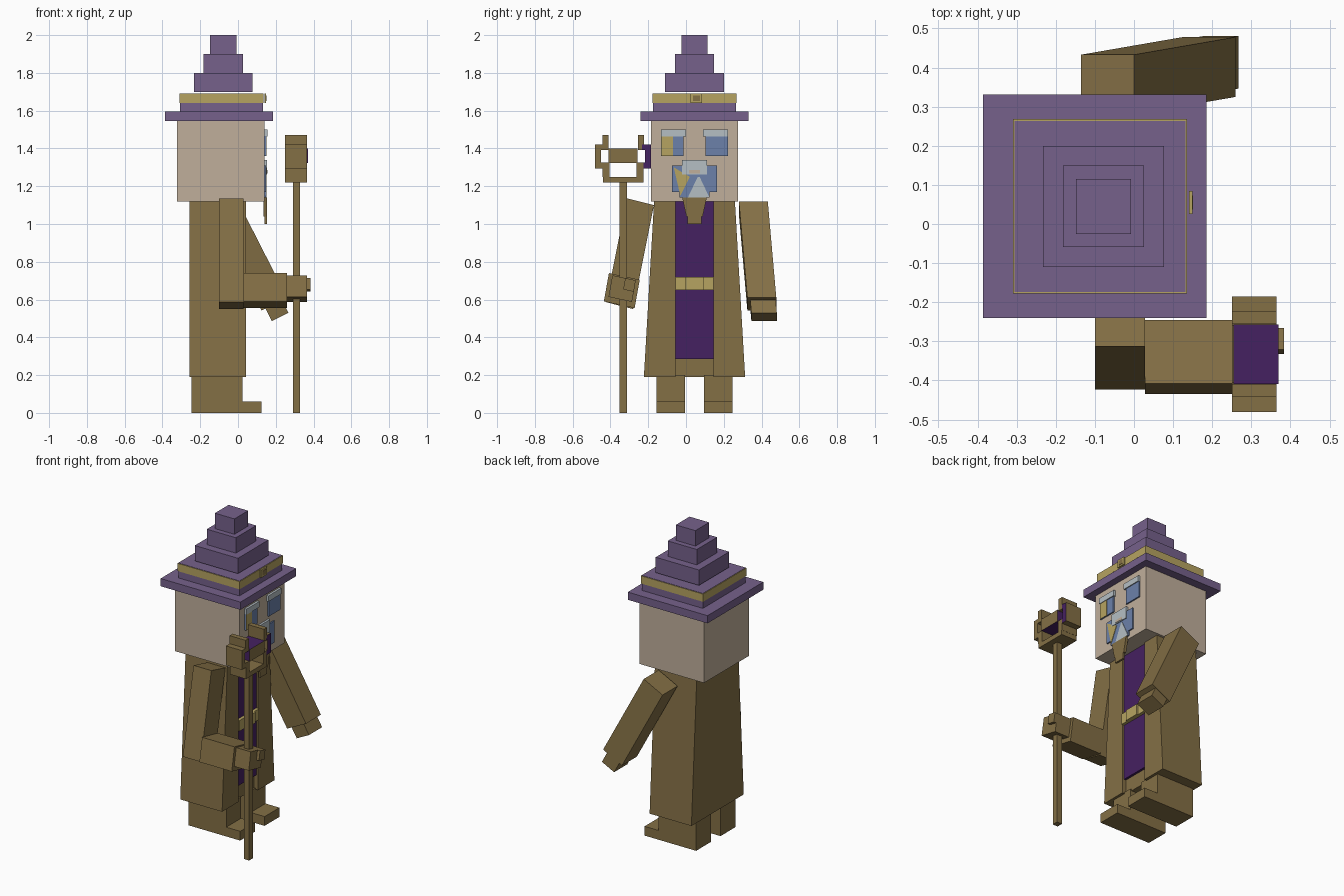
import bpy
import bmesh
from mathutils import Vector

cube = bpy.data.objects.get("Cube")
if cube:
    bpy.data.objects.remove(cube, do_unlink=True)


def material(name, red, green, blue):
    mat = bpy.data.materials.new(name)
    mat.use_nodes = True
    colour = (red, green, blue, 1)
    mat.diffuse_color = colour
    mat.node_tree.nodes["Principled BSDF"].inputs["Base Color"].default_value = colour
    return mat


BROWN = material("brown", 0.23, 0.16, 0.06)
VIOLET = material("dusty violet", 0.18, 0.12, 0.26)
PURPLE = material("deep purple", 0.06, 0.015, 0.12)
SKIN = material("skin", 0.53, 0.43, 0.33)
GOLD = material("gold", 0.47, 0.37, 0.12)
BLUE = material("slate blue", 0.15, 0.22, 0.4)
PALE = material("pale grey", 0.46, 0.52, 0.55)

# Shared reference positions
MIDDLE = 0.045
FACE = 0.14
ROBE_HEM = 0.19
NECK = 1.12
BRIM = 1.545
STAFF = -0.333


def solid(name, start, end, mat, second=None, rule=None):
    """Join two matching loops; the rule picks faces, by normal, for the second colour."""
    bm = bmesh.new()
    a = [bm.verts.new(point) for point in start]
    b = [bm.verts.new(point) for point in end]
    bm.faces.new(a)
    bm.faces.new(b)
    for i in range(len(a)):
        bm.faces.new((a[i - 1], a[i], b[i], b[i - 1]))
    bmesh.ops.recalc_face_normals(bm, faces=bm.faces)
    mesh = bpy.data.meshes.new(name)
    mesh.materials.append(mat)
    if second:
        mesh.materials.append(second)
        bm.normal_update()
        for face in bm.faces:
            face.material_index = int(rule(face.normal))
    bm.to_mesh(mesh)
    bm.free()
    bpy.context.collection.objects.link(bpy.data.objects.new(name, mesh))


def prism(name, outline, x, mat, second=None, rule=None):
    """Extrude a y-z outline along x."""
    back, front = x
    solid(name, [(back, y, z) for y, z in outline], [(front, y, z) for y, z in outline],
          mat, second, rule)


def trapezoid(name, x, low_half, top_half, z, mat, centre=MIDDLE, second=None, rule=None):
    """Block centred in y, with its own half width at the bottom and the top."""
    low, top = z
    outline = [(centre - low_half, low), (centre + low_half, low),
               (centre + top_half, top), (centre - top_half, top)]
    prism(name, outline, x, mat, second, rule)


def block(name, x, half, z, mat, centre=MIDDLE, second=None, rule=None):
    trapezoid(name, x, half, half, z, mat, centre, second, rule)


def square(name, centre_x, half, z, mat):
    block(name, (centre_x - half, centre_x + half), half, z, mat)


def plate(name, offset, half, z, mat, back=FACE, thickness=0.009):
    block(name, (back, back + thickness), half, z, mat, MIDDLE + offset)


def slanted(name, corner, across, side, down, mat):
    """Skewed box from a corner and three edge vectors."""
    start = [corner, corner + across, corner + across + side, corner + side]
    solid(name, start, [point + down for point in start], mat)


# Hat: brim, crown, band and three stacked tiers
square("hat_brim", -0.1, 0.286, (BRIM, BRIM + 0.05), VIOLET)
square("hat_crown", -0.087, 0.219, (BRIM + 0.05, 1.692), VIOLET)
square("hat_band", -0.087, 0.223, (1.64, 1.69), GOLD)
plate("hat_buckle", 0.01, 0.03, (1.64, 1.69), GOLD)
plate("hat_buckle_inset", 0.01, 0.018, (1.65, 1.68), BROWN, FACE + 0.008, 0.003)
for level, (name, half) in enumerate({"low": 0.155, "middle": 0.104, "top": 0.07}.items()):
    base = 1.7 + level / 10
    square("hat_tier_" + name, -0.078, half, (base, base + 0.1), VIOLET)

# Head, mirrored eyes and brows
block("head", (-0.322, FACE), 0.23, (NECK, BRIM), SKIN)
EYE = (1.36, 1.465)
for name, side in (("near", -1), ("far", 1)):
    plate("eye_" + name, side * 0.118, 0.06, EYE, BLUE)
    plate("brow_" + name, side * 0.112, 0.066, (1.463, 1.5), PALE, thickness=0.015)
plate("eye_gold", -0.145, 0.03, EYE, GOLD, FACE + 0.005, 0.006)

# Moustache, mouth and beard
LIP = FACE + 0.009
plate("moustache", 0, 0.118, (1.17, 1.31), BLUE)
plate("moustache_end", 0, 0.08, (1.14, 1.17), BLUE)
prism("moustache_gold", [(-0.065, 1.3), (0.02, 1.25), (-0.03, 1.15)], (LIP, LIP + 0.003), GOLD)
trapezoid("moustache_pale", (LIP, LIP + 0.003), 0.057, 0.005, (1.14, 1.25), PALE, 0.067)
plate("moustache_top", 0, 0.065, (1.262, 1.34), PALE, thickness=0.014)
plate("lips", 0, 0.03, (1.268, 1.285), SKIN, FACE + 0.014, 0.002)
trapezoid("beard", (FACE - 0.005, 0.153), 0.043, 0.065, (1.04, 1.14), BROWN)
plate("beard_tip", 0, 0.036, (1, 1.04), BROWN, thickness=0.013)

# Flared robe, with open front flaps over a purple tunic
FLAP = (0.015, 0.042)
HEM_HALF, NECK_HALF, OPENING = 0.268, 0.214, 0.1
trapezoid("robe", (-0.258, FLAP[0]), HEM_HALF, NECK_HALF, (ROBE_HEM, NECK), BROWN)
for name, side in (("near", -1), ("far", 1)):
    halves = ((OPENING, ROBE_HEM), (HEM_HALF, ROBE_HEM), (NECK_HALF, NECK), (OPENING, NECK))
    prism("robe_flap_" + name, [(MIDDLE + side * half, z) for half, z in halves], FLAP, BROWN)
    # Legs with forward feet
    centre = MIDDLE + side * 0.125
    block("leg_" + name, (-0.245, 0.025), 0.076, (0, ROBE_HEM + 0.01), BROWN, centre)
    block("foot_" + name, (0.025, 0.125), 0.076, (0, 0.06), BROWN, centre)
plate("tunic", 0, OPENING, (0.285, NECK), PURPLE, FLAP[0], 0.015)
BELT = (0.65, 0.72)
plate("belt", 0, OPENING, BELT, GOLD, 0.03, 0.02)
plate("belt_buckle", 0, OPENING / 2, BELT, GOLD, 0.05)

# Bent arm that holds the staff
slanted("staff_arm_upper", Vector((-0.1, -0.17, 1.1)), Vector((0.128, 0, 0)),
        Vector((0, -0.143, 0.036)), Vector((0, -0.11, -0.55)), BROWN)
elbow = Vector((0.028, -0.245, 0.705))
reach, width, drop = Vector((0.232, 0, 0)), Vector((0, -0.163, 0.035)), Vector((0, -0.027, -0.15))
slanted("staff_arm_fore", elbow, reach, width, drop, BROWN)
wrist = elbow + reach + width * 0.12 + drop * 0.05
slanted("staff_hand", wrist, reach * 0.45, width * 0.76, drop * 0.76, BROWN)
slanted("staff_thumb", wrist + reach * 0.45, reach * 0.08, width * 0.34, drop * 0.4, BROWN)

# Free arm swung forward and outward
shoulder = Vector((0, 0.28, NECK))
depth, width, drop = Vector((-0.135, 0, -0.068)), Vector((0, 0.153, 0)), Vector((0.26, 0.045, -0.51))
slanted("free_arm", shoulder, depth, width, drop, BROWN)
slanted("free_hand", shoulder + drop + depth * 0.2 + width * 0.1, depth * 0.65, width * 0.88,
        drop * 0.13, BROWN)

# Staff with a gem held between mirrored prongs
TIP = (0.25, 0.365)
block("staff_shaft", (0.29, 0.327), 0.02, (0, 1.22), BROWN, STAFF)
block("staff_cradle", TIP, 0.107, (1.22, 1.25), BROWN, STAFF)
block("staff_gem", (0.255, 0.37), 0.076, (1.322, 1.4), PURPLE, STAFF, BROWN,
      lambda normal: abs(normal.x) > 0.5)
for name, side in (("near", -1), ("far", 1)):
    def prong(part, offset, half, z, front=BROWN):
        block("staff_" + part + "_" + name, TIP, half, z, BROWN, STAFF + side * offset, front,
              lambda normal: normal.x > 0.5)

    outer = PURPLE if side > 0 else BROWN
    prong("post", 0.09, 0.018, (1.25, 1.325))
    prong("lower_link", 0.112, 0.01, (1.295, 1.325), outer)
    prong("outer", 0.132, 0.016, (1.295, 1.42), outer)
    prong("upper_link", 0.112, 0.012, (1.392, 1.42), outer)
    prong("tip", 0.094, 0.016, (1.392, 1.472))
